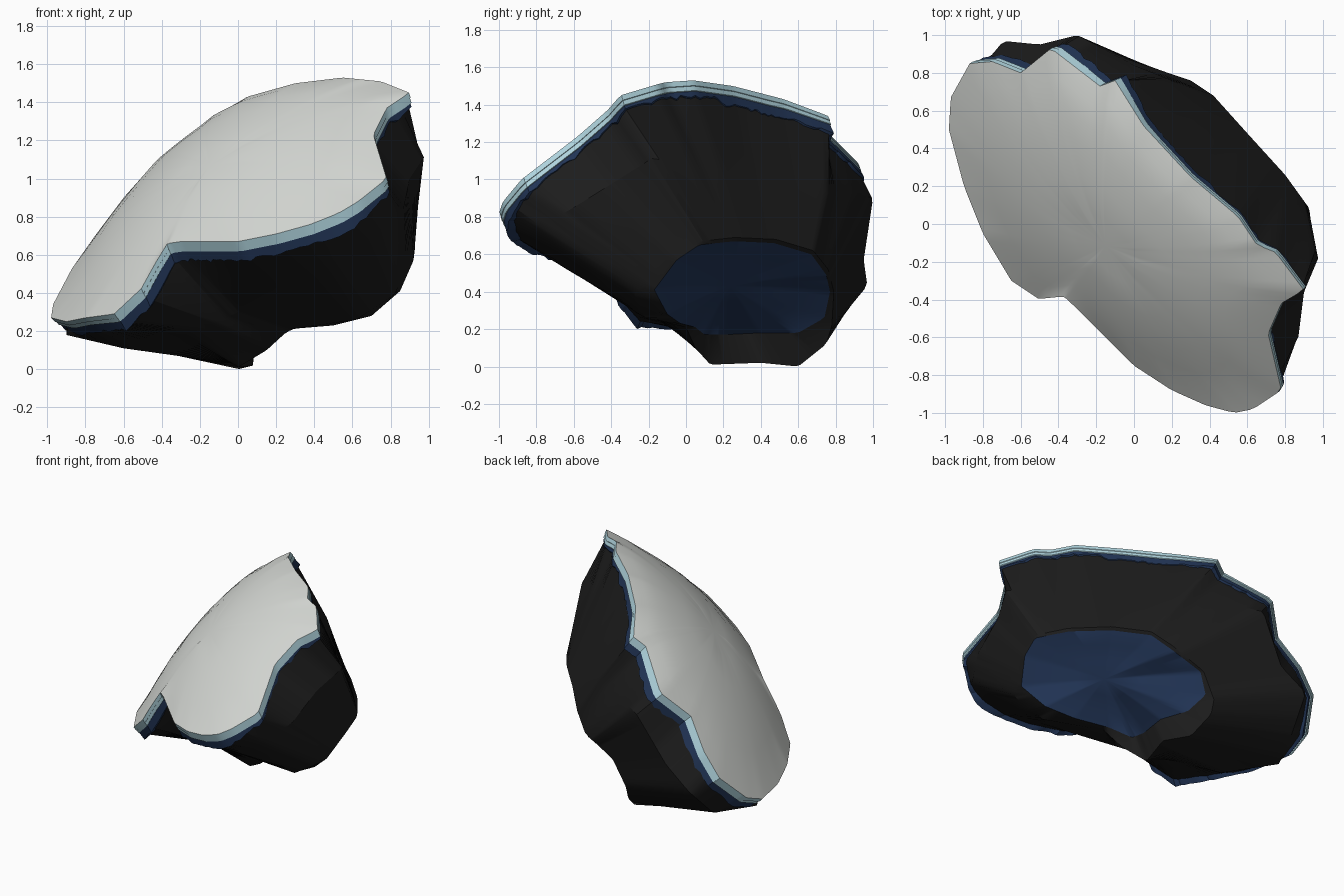
import bpy, bmesh, math, random
from mathutils import Vector

if "Cube" in bpy.data.objects:
    bpy.data.objects.remove(bpy.data.objects["Cube"])

random.seed(4)
K = 180                                   # samples around every ring

# Local frame of the slab: L along its length, W across, N out of the shell
N = Vector((-.62, -.40, .68)).normalized()
L = Vector((.69, -.69, .22))
L = (L - N * L.dot(N)).normalized()
W = N.cross(L)
APEX, R, H0 = Vector((.17, .60)), 2.4, .87
DOWN = Vector((.33, .24, -.91)).normalized()   # direction the layers stack in


def material(name, rgb):
    m = bpy.data.materials.new(name)
    m.diffuse_color = (*rgb, 1)
    m.use_nodes = True
    m.node_tree.nodes["Principled BSDF"].inputs["Base Color"].default_value = m.diffuse_color
    return m


GREY = material("shell grey", (.69, .71, .68))
PALE = material("pale blue", (.44, .67, .74))
NAVY = material("navy blue", (.016, .036, .095))
BLACK = material("rock black", (.012, .012, .012))


def ring(points):
    """Resample an outline at K even angles around the slab axis."""
    loc = []
    for p in points:
        p = Vector(p)
        q = Vector((p.dot(L) - .22, p.dot(W) - .62, p.dot(N)))
        loc.append((math.atan2(q.y, q.x), q))
    loc.sort(key=lambda t: t[0])
    out = []
    for k in range(K):
        a = -math.pi + 2 * math.pi * (k + .5) / K
        i = sum(1 for t in loc if t[0] <= a)
        p, q = loc[i - 1][1], loc[i % len(loc)][1]
        d = Vector((math.cos(a), math.sin(a)))
        cp, cq = d.x * p.y - d.y * p.x, d.x * q.y - d.y * q.x
        s = p.lerp(q, min(1, max(0, cp / (cp - cq))) if cp != cq else 0)
        out.append(L * (s.x + .22) + W * (s.y + .62) + N * s.z)
    return out


def dome(rim, s):
    """Ring on the shell surface at fraction s of the way out to the rim."""
    top = L * APEX.x + W * APEX.y
    mid = L * .22 + W * .62
    height = lambda q: H0 - R + math.sqrt(R * R - (q - top).length_squared)
    out = []
    for p in rim:
        flat = p - N * p.dot(N)
        q = mid.lerp(flat, s)
        out.append(q + N * (height(q) + s ** 8 * (p.dot(N) - height(flat))))
    return out


def sink(pts, depth):
    """Move points down through the layers; depth may be a rule per point."""
    out = []
    for p in pts:
        t = min(1, max(0, (.1 - p.dot(L)) / .6))
        out.append(p + DOWN.lerp(-N, t) * (depth(p) if callable(depth) else depth))
    return out


def loft(name, rings, mats, slots, angle=30, end=None):
    """Skin a list of rings and close both ends; slots give a colour per strip."""
    bm = bmesh.new()
    vs = [[bm.verts.new(p) for p in r] for r in rings]
    for a, b, m in zip(vs, vs[1:], slots[1:-1]):
        for k in range(K):
            j = (k + 1) % K
            bm.faces.new((a[k], a[j], b[j], b[k])).material_index = m
    for r, m, at in ((vs[0], slots[0], None), (vs[-1], slots[-1], end)):
        c = bm.verts.new(at or sum((v.co for v in r), Vector()) / K)
        for k in range(K):
            bm.faces.new((r[k], r[(k + 1) % K], c)).material_index = m
    bmesh.ops.recalc_face_normals(bm, faces=bm.faces)
    me = bpy.data.meshes.new(name)
    bm.to_mesh(me)
    bm.free()
    ob = bpy.data.objects.new(name, me)
    bpy.context.collection.objects.link(ob)
    for m in mats:
        me.materials.append(m)
    bpy.ops.object.select_all(action='DESELECT')
    ob.select_set(True)
    bpy.context.view_layer.objects.active = ob
    bpy.ops.object.shade_smooth_by_angle(angle=math.radians(angle))
    return ob


# Broken outline of the curved shell
rim = ring([(-.98, .5, .27), (-.97, .67, .34), (-.87, .85, .53), (-.75, .86, .70),
            (-.6, .8, .9), (-.44, .93, 1.08), (-.18, .73, 1.28), (-.1, .76, 1.34),
            (.05, .52, 1.43), (.3, .25, 1.5), (.55, .04, 1.53), (.65, -.11, 1.52),
            (.75, -.15, 1.51), (.9, -.35, 1.45), (.78, -.42, 1.37), (.71, -.58, 1.23),
            (.78, -.88, 1.0), (.63, -.98, .88), (.53, -1, .82), (.38, -.96, .76),
            (.2, -.88, .71), (0, -.75, .67), (-.3, -.45, .67), (-.37, -.385, .66),
            (-.45, -.39, .53), (-.5, -.4, .43), (-.65, -.3, .29), (-.8, -.05, .27),
            (-.9, .2, .25)])
# Waist of the rock
middle = ring([(-.9, .45, .18), (-.75, .75, .2), (-.7, .97, .43), (-.5, .95, .57),
               (-.3, 1.0, .9), (0, .84, .95), (.2, .76, .93), (.32, .57, 1.0),
               (.46, .37, 1.06), (.66, .17, 1.08), (.82, .04, 1.02), (.98, -.17, 1.12),
               (.9, -.36, 1.0), (.87, -.6, .85), (.77, -.78, .75), (.5, -.64, .52),
               (.2, -.42, .4), (-.1, -.15, .25), (-.37, .1, .14), (-.6, .2, .11)])
# Lower ridge of the rock
low = ring([(-.05, .75, .12), (0, .6, .0), (.08, .4, .02), (0, .13, .01),
            (.15, .05, .1), (.27, 0, .21), (.62, -.22, .26), (.82, -.28, .39),
            (.92, -.1, .6), (.93, .08, .67), (.80, .26, .69), (.6, .48, .68),
            (.42, .68, .62), (.3, .76, .52), (.05, .79, .4), (-.05, .78, .22)])
# Edge of the blue inner surface
patch = ring([(.93, .07, .65), (.79, .26, .67), (.59, .47, .66), (.41, .67, .6),
              (.28, .75, .49), (.06, .77, .4), (-.01, .74, .26), (.03, .6, .18),
              (.1, .4, .18), (.08, .2, .17), (.1, .1, .17), (.26, .05, .21),
              (.5, -.03, .23), (.7, -.1, .28), (.85, -.17, .41), (.92, -.05, .57)])
# The blue surface is gently hollow
hub = L * .25 + W * .62 - N * .09
hollow = [[p.lerp(hub, t) + N * .05 * t * (1 - t) for p in patch] for t in (.3, .65)]

edge = dome(rim, 1)
surface = [dome(rim, s) for s in (.2, .4, .6, .75, .88)] + [edge]


def rock_depth(p):
    """Rock creeps up over the navy layer along the right-hand end."""
    hidden = p.dot(L) > .5 and p.dot(W) > .3
    return random.uniform(.075, .10) if hidden else random.uniform(.105, .125)


# Outer shell: grey face with a pale broken edge
loft("outer_shell", surface + [sink(edge, .03)], [GREY, PALE], [0] * 6 + [1, 1])
# Second pale layer, stepped slightly in
second = dome(rim, .996)
loft("pale_layer", [sink(second, .025), sink(second, .058)], [PALE], [0, 0, 0])
# Navy layer with a ragged lower edge
third = dome(rim, .99)
loft("navy_layer", [sink(third, .053), sink(third, rock_depth)], [NAVY], [0, 0, 0])
# Black rock tapering to the navy inner surface
loft("rock_body", [sink(dome(rim, .98), .075), middle, low, patch] + hollow,
     [BLACK, NAVY], [0, 0, 0, 0, 1, 1, 1], 30, hub)
